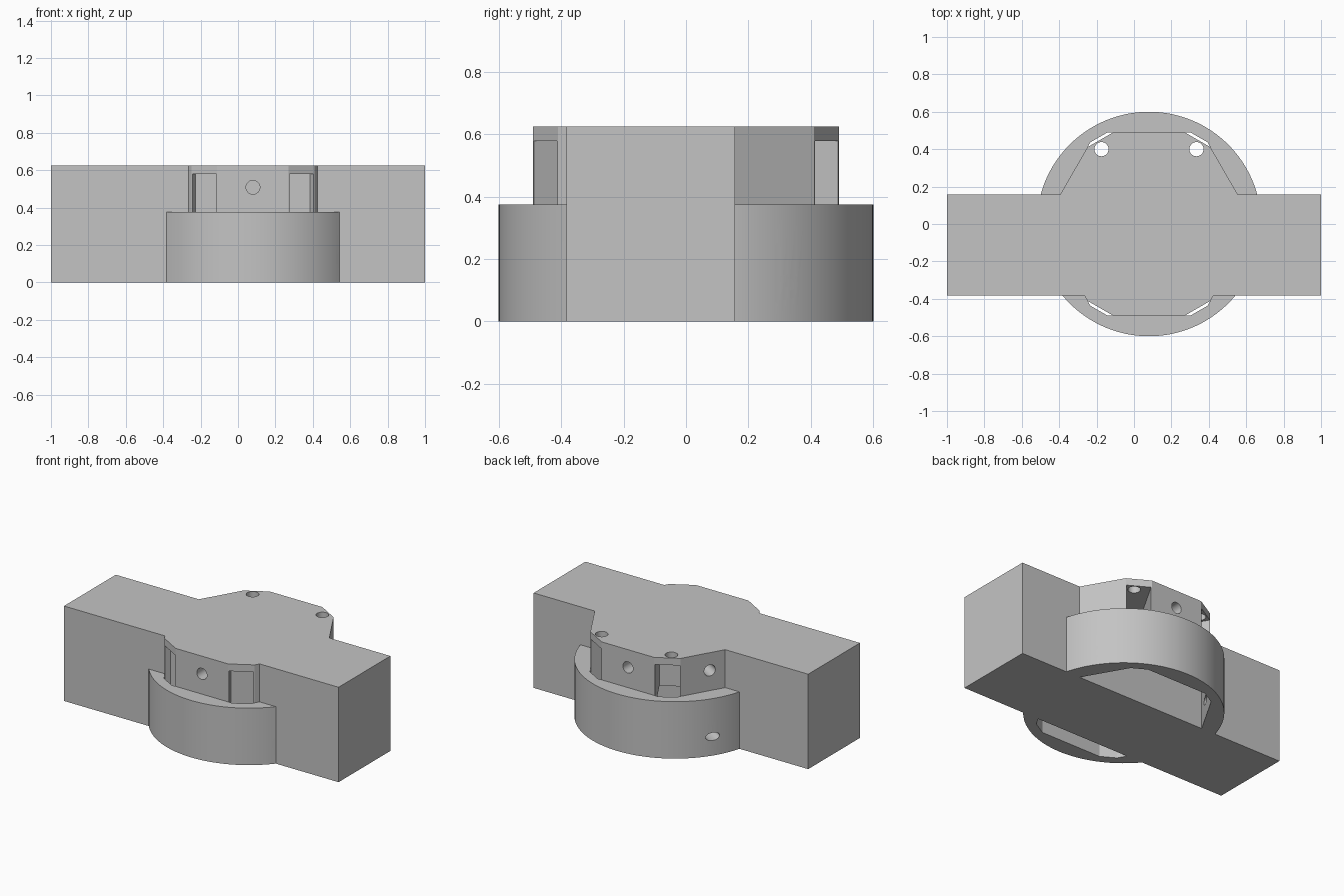
import bpy, bmesh, math
from mathutils import Matrix, Vector

if "Cube" in bpy.data.objects:
    bpy.data.objects.remove(bpy.data.objects["Cube"])

CX = 0.08          # centre of the round hub
APOTHEM = 0.49     # hexagon centre to flat
grey = bpy.data.materials.new("light grey")
grey.diffuse_color = (0.55, 0.55, 0.55, 1)
grey.use_nodes = True
grey.node_tree.nodes["Principled BSDF"].inputs["Base Color"].default_value = grey.diffuse_color


def add_object(name, bm):
    bmesh.ops.recalc_face_normals(bm, faces=bm.faces)
    mesh = bpy.data.meshes.new(name)
    bm.to_mesh(mesh)
    bm.free()
    obj = bpy.data.objects.new(name, mesh)
    bpy.context.collection.objects.link(obj)
    mesh.materials.append(grey)
    return obj


def prism(name, outline, z0, z1):
    bm = bmesh.new()
    face = bm.faces.new([bm.verts.new((x, y, z0)) for x, y in outline])
    geom = bmesh.ops.extrude_face_region(bm, geom=[face])["geom"]
    bmesh.ops.translate(bm, vec=(0, 0, z1 - z0),
                        verts=[v for v in geom if isinstance(v, bmesh.types.BMVert)])
    return add_object(name, bm)


def rod(name, start, end, wide, tall):
    # elliptical rod between two points
    a, b = Vector(start), Vector(end)
    bm = bmesh.new()
    bmesh.ops.create_cone(bm, cap_ends=True, segments=32, radius1=1, radius2=1,
                          depth=(b - a).length)
    axis = (b - a).normalized()
    up = Vector((0, 1, 0)) if abs(axis.z) > 0.9 else Vector((0, 0, 1))
    side = up.cross(axis)
    rot = Matrix((side, up, axis)).transposed().to_4x4()
    bm.transform(Matrix.Translation((a + b) / 2) @ rot @ Matrix.Diagonal((wide, tall, 1, 1)))
    return add_object(name, bm)


def boolean(target, tool, operation):
    mod = target.modifiers.new("cut", 'BOOLEAN')
    mod.operation, mod.solver, mod.object = operation, 'EXACT', tool
    bpy.context.view_layer.objects.active = target
    bpy.ops.object.modifier_apply(modifier=mod.name)
    bpy.data.objects.remove(tool, do_unlink=True)


def polar(r, angle, offset=0.0):
    c, s = math.cos(angle), math.sin(angle)
    return (CX + r * c - offset * s, r * s + offset * c)


def hexagon(corner):
    # hexagon with its corners cut off at the given distance
    half = (APOTHEM / math.cos(math.pi / 6) - corner) * math.sqrt(3)
    return [polar(corner, math.radians(60 * i), s * half) for i in range(6) for s in (-1, 1)]


# round collar with hexagonal opening
collar = prism("collar", [polar(0.6, math.tau * i / 128) for i in range(128)], 0, 0.375)
boolean(collar, prism("opening", hexagon(0.535), -0.1, 0.5), 'DIFFERENCE')
for deg, wide, tall in ((33, 0.045, 0.026), (147, 0.045, 0.026),
                        (-38, 0.04, 0.045), (218, 0.04, 0.045)):
    a = math.radians(deg)
    hole = rod("collar_hole", (*polar(0.4, a), 0.125), (*polar(0.7, a), 0.125), wide, tall)
    boolean(collar, hole, 'DIFFERENCE')

# hexagonal head with corner pockets and pin holes
head = prism("body", hexagon(0.52), 0.3, 0.625)
for deg in (60, 120, 240, 300):
    a = math.radians(deg)
    box = [polar(0.22, a, -0.074), polar(0.7, a, -0.074),
           polar(0.7, a, 0.074), polar(0.22, a, 0.074)]
    boolean(head, prism("pocket", box, 0.1, 0.578), 'DIFFERENCE')
for deg in (30, 90, 150, 270):
    a = math.radians(deg)
    hole = rod("pin_hole", (*polar(0.32, a), 0.508), (*polar(0.7, a), 0.508), 0.037, 0.037)
    boolean(head, hole, 'DIFFERENCE')
for side in (-1, 1):
    x = CX + side * 0.254
    boolean(head, rod("top_hole", (x, 0.4, 0.5), (x, 0.4, 0.8), 0.038, 0.038), 'DIFFERENCE')

# long rectangular bar joined with head and collar
bar = prism("bar", [(-1, -0.382), (1, -0.382), (1, 0.157), (-1, 0.157)], 0, 0.625)
boolean(head, collar, 'UNION')
boolean(head, bar, 'UNION')

head.name = "bar_with_hub"
bpy.ops.object.select_all(action='DESELECT')
head.select_set(True)
bpy.context.view_layer.objects.active = head
bpy.ops.object.shade_smooth_by_angle(angle=math.radians(25))
